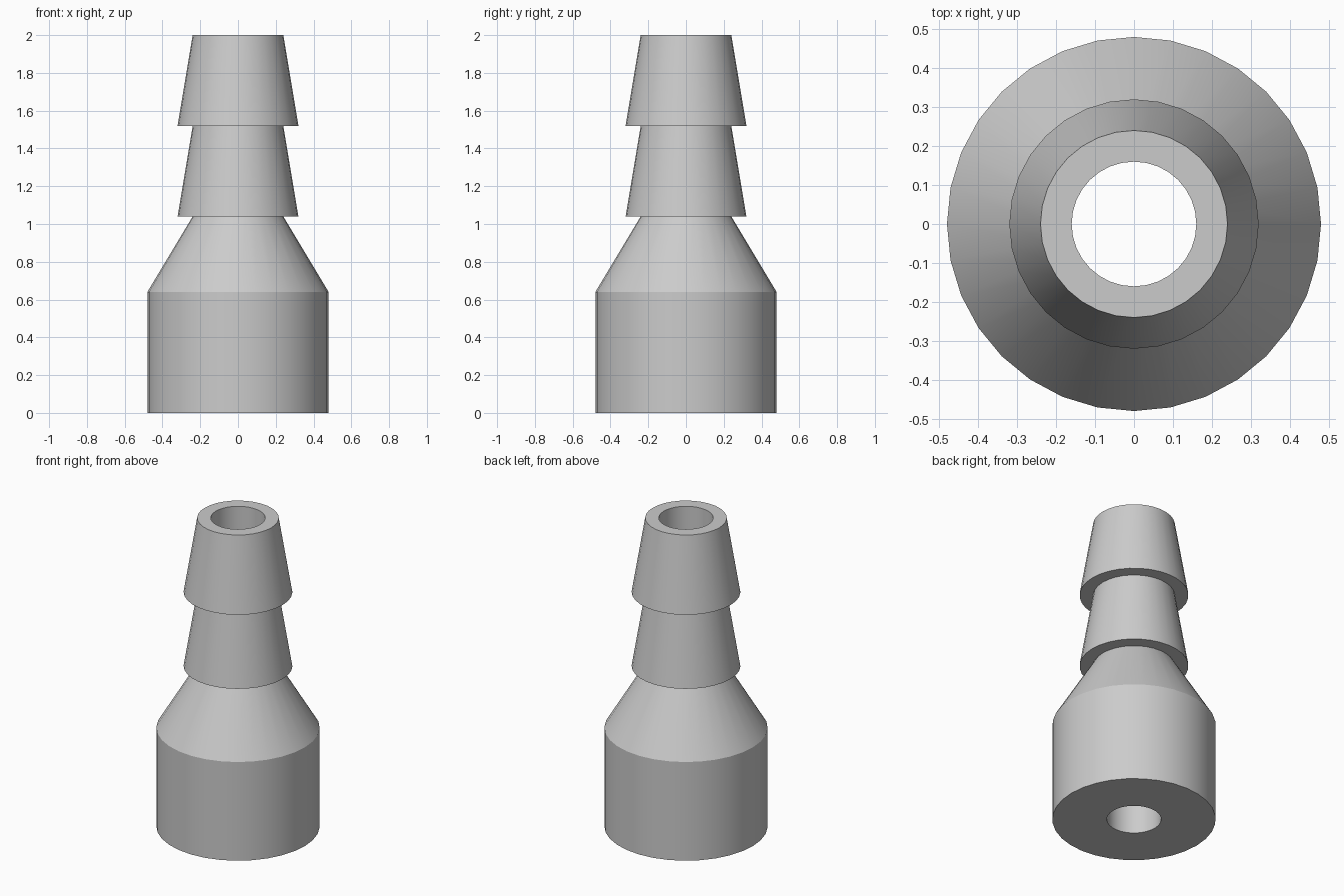
import bpy
import bmesh
import math

if "Cube" in bpy.data.objects:
    bpy.data.objects.remove(bpy.data.objects["Cube"], do_unlink=True)

SIDES = 32
BORE, NECK, BARB, BODY = 0.16, 0.24, 0.32, 0.48

grey = bpy.data.materials.new("plain grey")
grey.use_nodes = True
colour = (0.6, 0.6, 0.6, 1)
grey.diffuse_color = colour
grey.node_tree.nodes["Principled BSDF"].inputs["Base Color"].default_value = colour


def lathe(name, profile):
    """Revolve a closed (radius, height) profile around the z axis."""
    bm = bmesh.new()
    rings = []
    for i in range(SIDES):
        a = math.tau * i / SIDES
        rings.append([bm.verts.new((r * math.cos(a), r * math.sin(a), z))
                      for r, z in profile])
    n = len(profile)
    for i in range(SIDES):
        here, after = rings[i], rings[(i + 1) % SIDES]
        for j in range(n):
            k = (j + 1) % n
            bm.faces.new((here[j], after[j], after[k], here[k]))
    bmesh.ops.recalc_face_normals(bm, faces=bm.faces)
    mesh = bpy.data.meshes.new(name)
    bm.to_mesh(mesh)
    bm.free()
    mesh.materials.append(grey)
    obj = bpy.data.objects.new(name, mesh)
    bpy.context.collection.objects.link(obj)
    bpy.ops.object.select_all(action="DESELECT")
    obj.select_set(True)
    bpy.context.view_layer.objects.active = obj
    bpy.ops.object.shade_smooth_by_angle(angle=math.radians(28))
    return obj


# Cylinder body and tapered shoulder
profile = [(BORE, 0), (BODY, 0), (BODY, 0.64), (NECK, 1.04)]
# Two stacked hose barbs
for base in (1.04, 1.52):
    profile += [(BARB, base), (NECK, base + 0.48)]
# Straight bore through the whole fitting
profile.append((BORE, 2.0))

lathe("hose_barb_fitting", profile)
